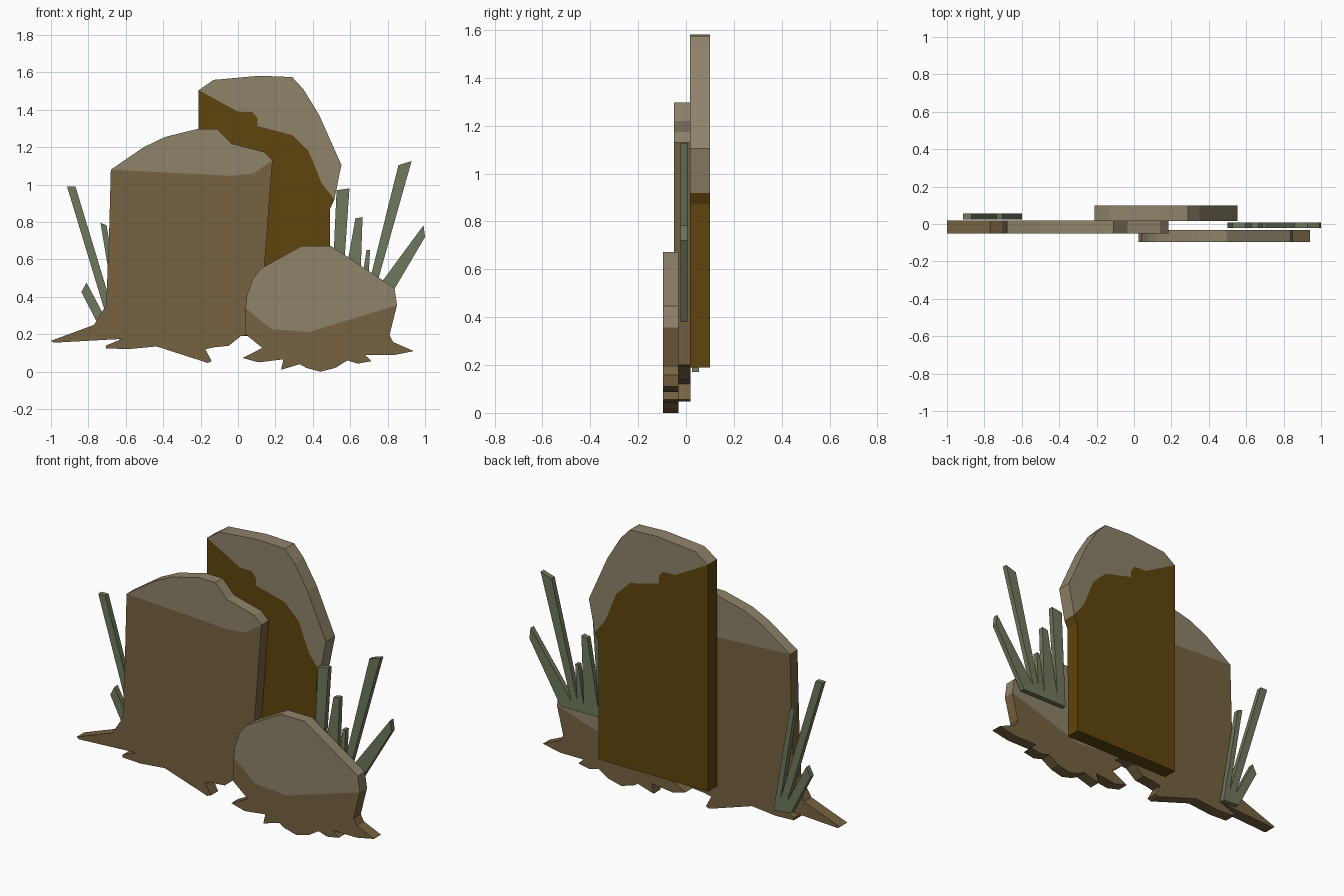
import bpy, bmesh


def material(name, color):
    m = bpy.data.materials.new(name)
    m.diffuse_color = (*color, 1)
    return m


STONE = material("stone_brown", (0.18, 0.123, 0.052))
CAP = material("stone_light", (0.275, 0.227, 0.145))
DARK = material("stone_dark", (0.112, 0.06, 0.004))
GRASS = material("grass_green", (0.162, 0.19, 0.107))


def slab(name, y0, y1, regions):
    """Flat (x, z) regions sharing seam points, thickened from y0 to y1."""
    bm, verts = bmesh.new(), {}
    mesh = bpy.data.meshes.new(name)
    for i, (mat, points) in enumerate(regions):
        mesh.materials.append(mat)
        for p in points:
            if p not in verts:
                verts[p] = bm.verts.new((p[0], (y0 + y1) / 2, p[1]))
        bm.faces.new([verts[p] for p in points]).material_index = i
    bmesh.ops.recalc_face_normals(bm, faces=bm.faces)
    bm.to_mesh(mesh)
    bm.free()
    obj = bpy.data.objects.new(name, mesh)
    bpy.context.collection.objects.link(obj)
    mod = obj.modifiers.new("thickness", "SOLIDIFY")
    mod.thickness, mod.offset = y1 - y0, 0


def rock(name, y0, y1, body_mat, top, seam, bottom):
    """top: left to right, seam: right to left, bottom: right to left."""
    slab(name, y0, y1, [
        (CAP, top + seam),
        (body_mat, [top[0]] + seam[::-1] + [top[-1]] + bottom)])


# Left boulder with root-like foot
rock("left_rock", -0.05, 0.018, STONE,
     [(-.68, 1.08), (-.505, 1.2), (-.39, 1.255), (-.215, 1.298), (-.11, 1.298),
      (-.035, 1.22), (.14, 1.175), (.185, 1.13)],
     [(.083, 1.06), (-.035, 1.047)],
     [(.14, .55), (.11, .2), (.015, .19), (-.05, .138), (-.13, .13), (-.175, .12),
      (-.14, .055), (-.163, .047), (-.435, .135), (-.59, .12), (-.705, .125),
      (-.705, .14), (-.62, .175), (-.985, .155), (-1, .165), (-.77, .25),
      (-.705, .355), (-.69, .71)])

# Tall boulder behind
rock("back_rock", 0.016, 0.1, DARK,
     [(-.21, 1.505), (-.13, 1.56), (.115, 1.582), (.29, 1.575), (.35, 1.51),
      (.435, 1.37), (.553, 1.105), (.515, .92)],
     [(.447, 1.008), (.377, 1.18), (.29, 1.265), (.104, 1.313), (.104, 1.355),
      (.078, 1.388), (0, 1.39)],
     [(.492, .87), (.49, .19), (-.21, .19)])

# Low boulder in front
rock("front_rock", -0.097, -0.032, STONE,
     [(.04, .34), (.047, .405), (.078, .495), (.12, .55), (.34, .673), (.495, .673),
      (.596, .607), (.837, .447), (.85, .356)],
     [(.377, .211), (.18, .227)],
     [(.81, .195), (.83, .158), (.94, .11), (.83, .088), (.68, .088), (.714, .056),
      (.64, .043), (.585, .06), (.52, .02), (.44, 0), (.366, .02), (.33, .04),
      (.23, .01), (.243, .066), (.11, .05), (.025, .073), (.13, .127), (.04, .2)])

# Grass tufts
slab("right_grass", -0.022, 0.007, [(GRASS, [
    (.5, .38), (.527, .97), (.596, .98), (.558, .43), (.628, .82), (.666, .826),
    (.652, .42), (.687, .65), (.706, .65), (.695, .45), (.858, 1.104), (.928, 1.126),
    (.732, .43), (.992, .783), (1, .72), (.8, .38)])])
slab("left_grass", 0.025, 0.055, [(GRASS, [
    (-.71, .18), (-.837, .425), (-.81, .477), (-.69, .25), (-.914, .99), (-.869, .99),
    (-.645, .25), (-.735, .795), (-.703, .783), (-.6, .17)])])
